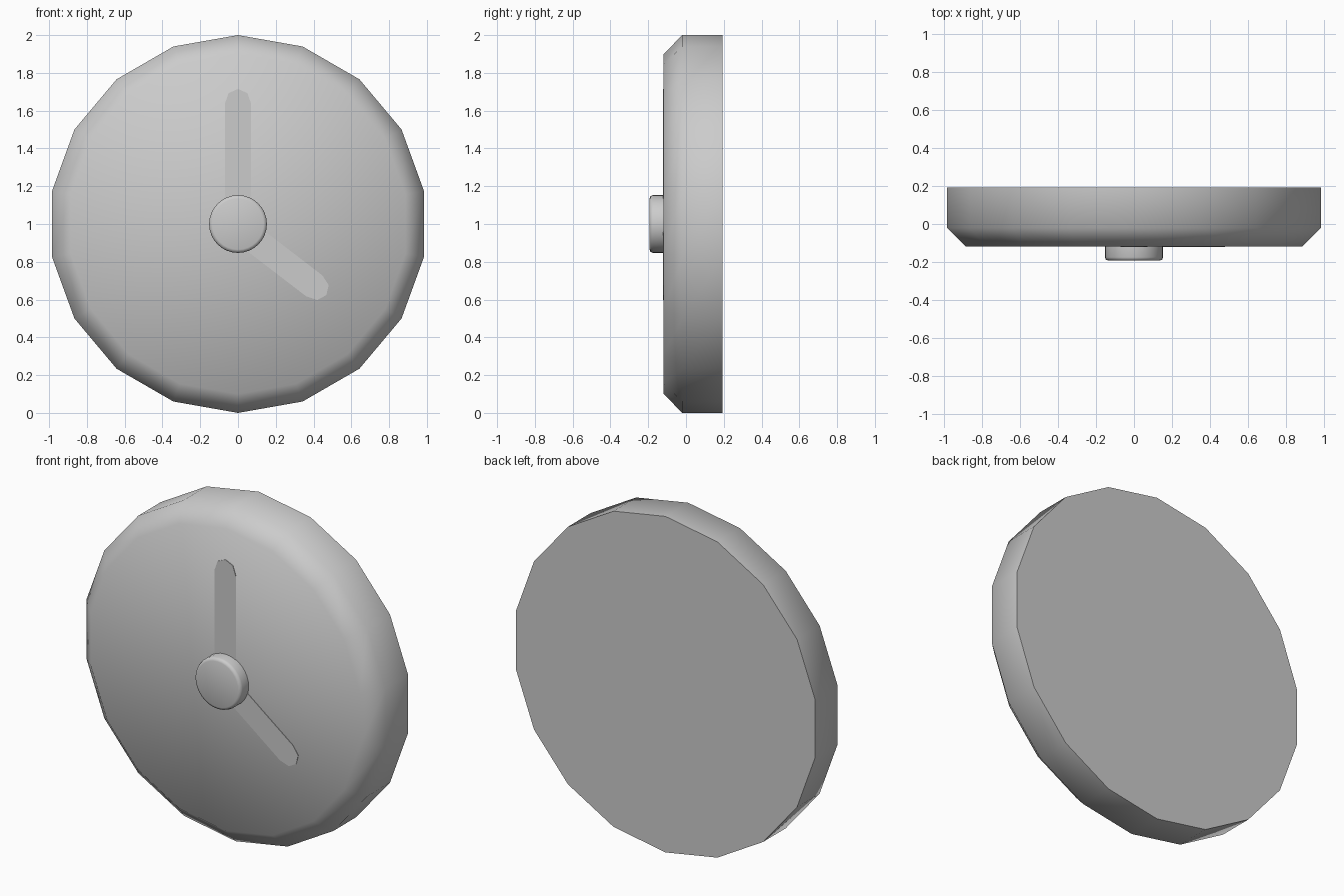
import bpy, bmesh
from math import sin, cos, pi, radians

if "Cube" in bpy.data.objects:
    bpy.data.objects.remove(bpy.data.objects["Cube"])

FRONT = -0.118   # y of the dial face
CENTRE_Z = 1.0


def finish(name, bm, angle):
    bmesh.ops.recalc_face_normals(bm, faces=bm.faces)
    mesh = bpy.data.meshes.new(name)
    bm.to_mesh(mesh)
    bm.free()
    obj = bpy.data.objects.new(name, mesh)
    bpy.context.collection.objects.link(obj)
    bpy.ops.object.select_all(action='DESELECT')
    obj.select_set(True)
    bpy.context.view_layer.objects.active = obj
    bpy.ops.object.shade_smooth_by_angle(angle=radians(angle))
    return obj


def loft(name, rings, angle):
    """Join equal-sized rings of points with quads and cap both ends."""
    bm = bmesh.new()
    loops = [[bm.verts.new(p) for p in ring] for ring in rings]
    n = len(loops[0])
    for a, b in zip(loops, loops[1:]):
        for i in range(n):
            j = (i + 1) % n
            bm.faces.new((a[i], a[j], b[j], b[i]))
    bm.faces.new(loops[0])
    bm.faces.new(loops[-1])
    return finish(name, bm, angle)


def disc(name, profile, sides):
    """Turned disc along y from (radius, y) pairs, one corner at the top."""
    rings = [[(r * sin(2 * pi * i / sides), y, CENTRE_Z + r * cos(2 * pi * i / sides))
              for i in range(sides)] for r, y in profile]
    loft(name, rings, 60)


def hand(name, length, turn, shift=0.0):
    """Thin round-tipped strip, turned clockwise from upright."""
    w, t = 0.07, radians(turn)
    outline = [(-w, 0.08), (w, 0.08), (w, length - 0.08), (0.05, length - 0.022),
               (0, length), (-0.05, length - 0.022), (-w, length - 0.08)]
    pts = [((u + shift) * cos(t) + v * sin(t), CENTRE_Z - (u + shift) * sin(t) + v * cos(t))
           for u, v in outline]
    loft(name, [[(x, y, z) for x, z in pts] for y in (FRONT, FRONT - 0.003)], 30)


# Clock body with chamfered front rim
disc("clock_body", [(1.0, 0.193), (1.0, -0.02), (0.9, FRONT)], 18)

# Centre hub with softened front edge
disc("centre_hub", [(0.153, FRONT + 0.01), (0.153, -0.175), (0.148, -0.188), (0.135, -0.193)], 32)

# Hands
hand("minute_hand", 0.715, 0)
hand("hour_hand", 0.60, 127.5, 0.014)
